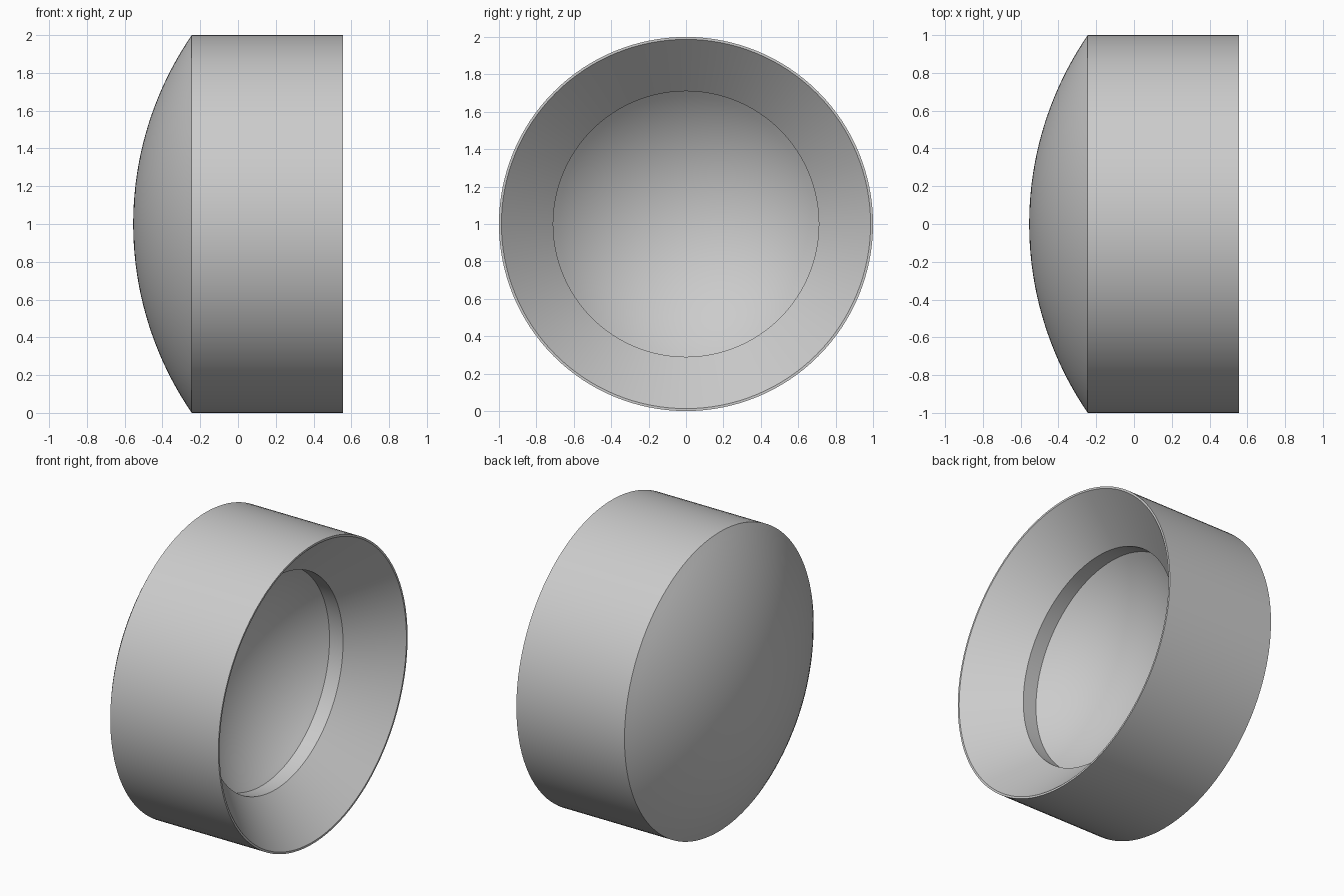
import bpy
import bmesh
import math

if "Cube" in bpy.data.objects:
    bpy.data.objects.remove(bpy.data.objects["Cube"])

SEGMENTS = 128

grey = bpy.data.materials.new("plain grey")
grey.diffuse_color = (0.6, 0.6, 0.6, 1)
grey.use_nodes = True
grey.node_tree.nodes["Principled BSDF"].inputs["Base Color"].default_value = grey.diffuse_color


def arc(apex_x, rim_x, rim_r, steps):
    """Spherical cap profile from the axis out to its rim."""
    sag = rim_x - apex_x
    radius = (rim_r ** 2 + sag ** 2) / (2 * sag)
    end = math.asin(rim_r / radius)
    return [(apex_x + radius * (1 - math.cos(end * i / steps)),
             radius * math.sin(end * i / steps)) for i in range(steps + 1)]


def revolve(name, profile, closed):
    """Spin an (x, radius) profile around the x axis at z = 1."""
    bm = bmesh.new()
    verts = [bm.verts.new((x, 0, r)) for x, r in profile]
    edges = [bm.edges.new(pair) for pair in zip(verts, verts[1:])]
    if closed:
        edges.append(bm.edges.new((verts[-1], verts[0])))
    bmesh.ops.spin(bm, geom=verts + edges, cent=(0, 0, 0), axis=(1, 0, 0),
                   angle=math.tau, steps=SEGMENTS, use_duplicate=False)
    bmesh.ops.remove_doubles(bm, verts=bm.verts, dist=1e-5)
    bmesh.ops.recalc_face_normals(bm, faces=bm.faces)
    mesh = bpy.data.meshes.new(name)
    bm.to_mesh(mesh)
    bm.free()
    obj = bpy.data.objects.new(name, mesh)
    obj.location.z = 1
    mesh.materials.append(grey)
    bpy.context.collection.objects.link(obj)
    bpy.context.view_layer.objects.active = obj
    obj.select_set(True)
    bpy.ops.object.shade_smooth_by_angle(angle=math.radians(25))
    obj.select_set(False)


# Domed body: convex outer face, straight side, hollow concave back
dome = arc(-0.555, -0.245, 1.0, 20)
hollow = arc(-0.105, 0.18, 0.71, 20)
revolve("domed_body", dome + [(0.18, 1.0)] + hollow[::-1], closed=False)

# Retaining ring: short bore opening into a wide bevel with a thin lip
revolve("bevelled_ring",
        [(0.18, 1.0), (0.555, 1.0), (0.555, 0.987), (0.28, 0.71), (0.18, 0.71)],
        closed=True)
